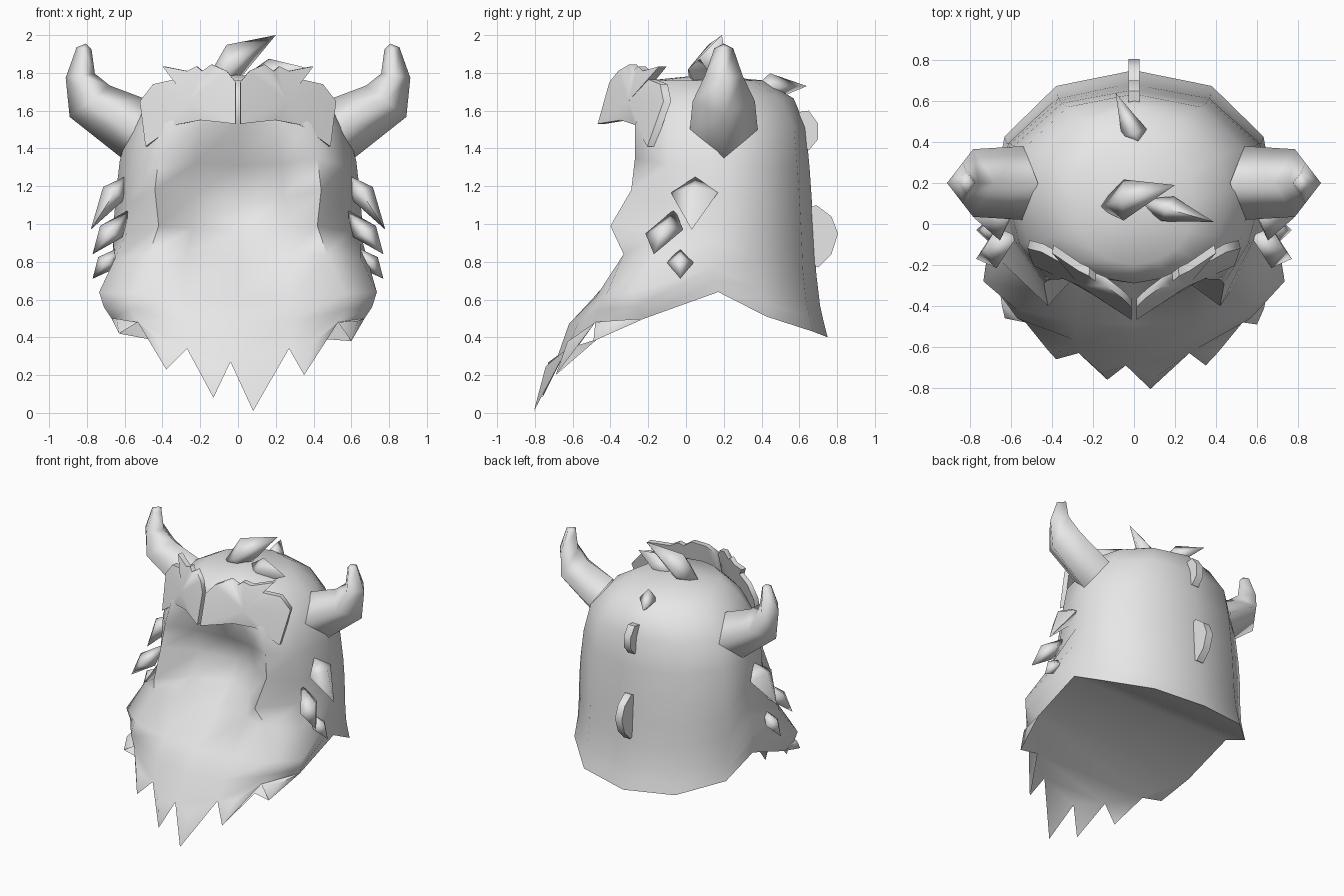
import bpy, bmesh, math
from mathutils import Vector

if "Cube" in bpy.data.objects:
    bpy.data.objects.remove(bpy.data.objects["Cube"])

grey = bpy.data.materials.new("light_grey")
grey.diffuse_color = (0.8, 0.8, 0.8, 1)
grey.use_nodes = True
grey.node_tree.nodes["Principled BSDF"].inputs["Base Color"].default_value = grey.diffuse_color


def make(name, verts, faces, angle=40, recalc=True):
    bm = bmesh.new()
    vs = [bm.verts.new(v) for v in verts]
    for f in faces:
        bm.faces.new([vs[i] for i in f])
    if recalc:
        bmesh.ops.recalc_face_normals(bm, faces=bm.faces)
    me = bpy.data.meshes.new(name)
    bm.to_mesh(me)
    bm.free()
    me.materials.append(grey)
    ob = bpy.data.objects.new(name, me)
    bpy.context.collection.objects.link(ob)
    bpy.ops.object.select_all(action='DESELECT')
    ob.select_set(True)
    bpy.context.view_layer.objects.active = ob
    bpy.ops.object.shade_smooth_by_angle(angle=math.radians(angle))
    return ob


def both(name, verts, faces, angle=40):
    for side, s in (("right", 1), ("left", -1)):
        make(f"{name}_{side}", [(s * v[0], v[1], v[2]) for v in verts], faces, angle)


# Hood: rings around a centre axis, with a hollow face and a jutting beard
ANGLES = [0, 33, 64, 88, 118, 138, 158, 180]
SWELL = [1, 1.04, 1.05, 1.01, 1.02]
RIM_Z = [0.40, 0.43, 0.51, 0.64, 0.51]
TOP = [(1.76, .30, .41, -.20), (1.665, .46, .57, -.29)]
LOW = [(0, .57, .635, -.36), (.2, .62, .655, -.36), (.4, .64, .67, -.36), (.55, .65, .68, -.38),
       (.7, .655, .69, -.42), (.85, .66, .71, -.45), (.93, .665, .73, -.45), (1, .67, .75, -.45)]
# face edge, cheek and centre line for each lower ring
FACE = [[(.37, -.27, 1.53), (.20, -.26, 1.53), (0, -.22, 1.53)],
        [(.42, -.27, 1.35), (.23, -.17, 1.32), (0, -.12, 1.31)],
        [(.44, -.29, 1.18), (.24, -.12, 1.14), (0, 0, 1.09)],
        [(.42, -.40, .99), (.24, -.20, .98), (0, -.11, .96)],
        [(.47, -.33, .84), (.27, -.29, .84), (0, -.25, .83)],
        [(.57, -.42, .63), (.28, -.48, .61), (0, -.49, .61)],
        [(.57, -.46, .55), (.28, -.57, .48), (0, -.62, .47)],
        [(.53, -.48, .48), (.27, -.63, .34), (-.04, -.69, .27)]]
CHEEK = {.7: (.65, -.18, .82), .85: (.735, -.28, .64), .93: (.71, -.27, .56), 1: (.67, -.22, .50)}


def oval(a, rx, yb, yf, z, s=1):
    a, m = math.radians(a), (yb + yf) / 2
    return (rx * math.sin(a) * s, m + (yb - m) * math.cos(a) * s, z)


rings = [[oval(a, rx, yb, yf, z) for a in ANGLES] for z, rx, yb, yf in TOP]
for (t, rx, yb, yf), face in zip(LOW, FACE):
    ring = [oval(a, rx, yb, yf, 1.51 - (1.51 - rim) * t, s)
            for a, rim, s in zip(ANGLES, RIM_Z, SWELL)]
    ring[4] = CHEEK.get(t, ring[4])
    rings.append(ring + face)

verts = [(0, 0.1, 1.79)]
for r in rings:
    verts += r + [(-x, y, z) for x, y, z in r[6:0:-1]]
N = 14
faces = [(0, 1 + j, 1 + (j + 1) % N) for j in range(N)]
for i in range(len(rings) - 1):
    for j in range(N):
        k = (j + 1) % N
        faces.append((1 + i * N + j, 1 + i * N + k, 1 + (i + 1) * N + k, 1 + (i + 1) * N + j))

# Beard points hang from the front of the rim
TIPS = [(.60, -.49, .38), (.35, -.69, .20), (.08, -.805, .01),
        (-.13, -.76, .08), (-.38, -.66, .23), (-.63, -.46, .42)]
b = 1 + (len(rings) - 1) * N
rim = verts[b:b + N]
under_v = list(rim)
for i, s in ((5, 1), (9, -1)):
    under_v[i] = (s * .47, -.47, .39)
under_f = [(0, 1, 13)] + [(i, i + 1, 13 - i, 14 - i) for i in range(1, 6)] + [(6, 7, 8)]
for i, tip in enumerate(TIPS):
    p, q, tip = Vector(rim[4 + i]), Vector(rim[5 + i]), Vector(tip)
    mid = (p + q) / 2
    ridge = mid.lerp(tip, 0.3) + Vector((mid.x, mid.y, 0)).normalized() * 0.04 + Vector((0, 0, .03))
    v = len(verts)
    verts += [tuple(tip), tuple(ridge)]
    l, r = b + 4 + i, b + 5 + i
    faces += [(l, r, v + 1), (r, v, v + 1), (v, l, v + 1)]
    under_f.append((4 + i, len(under_v), 5 + i))
    under_v.append(tuple(tip))
make("hood", verts, faces, 75)
# flat underside, folded across the middle
make("underside", under_v, under_f, 75, recalc=False)

# Horns: four-sided tapered sweep curling upward
PATH = [(.54, 1.50, .17, .18, -65), (.785, 1.65, .135, .165, -38),
        (.835, 1.785, .078, .10, -8), (.815, 1.93, .04, .05, 8)]
hv = []
for x, z, rn, ry, ang in PATH:
    nx, nz = math.cos(math.radians(ang)), math.sin(math.radians(ang))
    hv += [(x + nx * rn, .2, z + nz * rn), (x, .2 + ry, z),
           (x - nx * rn, .2, z - nz * rn), (x, .2 - ry, z)]
hv.append((.805, .2, 1.955))
hf = []
for i in range(3):
    hf += [(i * 4 + j, i * 4 + (j + 1) % 4, i * 4 + 4 + (j + 1) % 4, i * 4 + 4 + j) for j in range(4)]
hf += [(12 + j, 12 + (j + 1) % 4, 16) for j in range(4)]
both("horn", hv, hf, 175)

# Brow plates: leaning, softly domed slabs with a ragged top edge
BROW = [(.012, 1.53), (.20, 1.55), (.33, 1.525), (.49, 1.41), (.52, 1.65), (.45, 1.74),
        (.34, 1.765), (.40, 1.835), (.27, 1.81), (.22, 1.835), (.19, 1.81),
        (.14, 1.845), (.06, 1.81), (.012, 1.75)]
n = len(BROW)


def brow_y(x, z):
    return -.475 + .62 * x + .28 * (z - 1.53)


front = [(x, brow_y(x, z), z) for x, z in BROW]
back = [(x * 0.98, y + .04, z) for x, y, z in front]
centre = [(.26, brow_y(.26, 1.65) - .025, 1.65)]
both("brow", front + back + centre,
     [(i, (i + 1) % n, 2 * n) for i in range(n)] + [tuple(range(2 * n - 1, n - 1, -1))]
     + [(i, (i + 1) % n, n + (i + 1) % n, n + i) for i in range(n)], 60)


# Tufts: pointed leaves given by base, tip, half width and half thickness
def leaf(base, tip, side, thick, at=0.45):
    base, tip, side, thick = map(Vector, (base, tip, side, thick))
    m = base.lerp(tip, at)
    return ([base, tip, m + side, m + thick, m - side, m - thick],
            [(e, 2 + i, 2 + (i + 1) % 4) for e in (0, 1) for i in range(4)])


make("crown_tuft_large", *leaf((-.18, .08, 1.74), (.20, .19, 2.0), (0, -.10, 0), (-.01, .0, .12), .34), 100)
make("crown_tuft_small", *leaf((.0, .12, 1.76), (.39, .01, 1.82), (.03, .06, 0), (0, 0, .09), .42), 100)
make("crown_tuft_rear", *leaf((.04, .36, 1.72), (-.09, .64, 1.73), (.06, .02, 0), (0, 0, .075), .3), 100)
both("side_tuft_upper", *leaf((.60, .05, 1.25), (.78, .03, .97), (0, .125, 0), (.06, 0, .03), .3), 100)
both("side_tuft_middle", *leaf((.57, -.06, 1.08), (.77, -.17, .84), (0, .10, .01), (.06, 0, .03), .5), 100)
both("side_tuft_lower", *leaf((.62, -.03, .88), (.77, -.03, .71), (0, .07, 0), (.045, 0, .03), .5), 100)


# Back fins: narrow rounded ridges along the spine
def fin(name, pts, w=0.028):
    k = len(pts)
    make(name, [(w, y, z) for y, z in pts] + [(-w, y, z) for y, z in pts],
         [tuple(range(k)), tuple(range(2 * k - 1, k - 1, -1))]
         + [(i, (i + 1) % k, k + (i + 1) % k, k + i) for i in range(k)], 60)


fin("back_fin_upper", [(.58, 1.59), (.65, 1.60), (.70, 1.53), (.70, 1.45), (.65, 1.39), (.60, 1.42)])
fin("back_fin_lower", [(.64, 1.08), (.69, 1.10), (.77, 1.04), (.805, .95), (.77, .84), (.70, .77), (.65, .80)])
